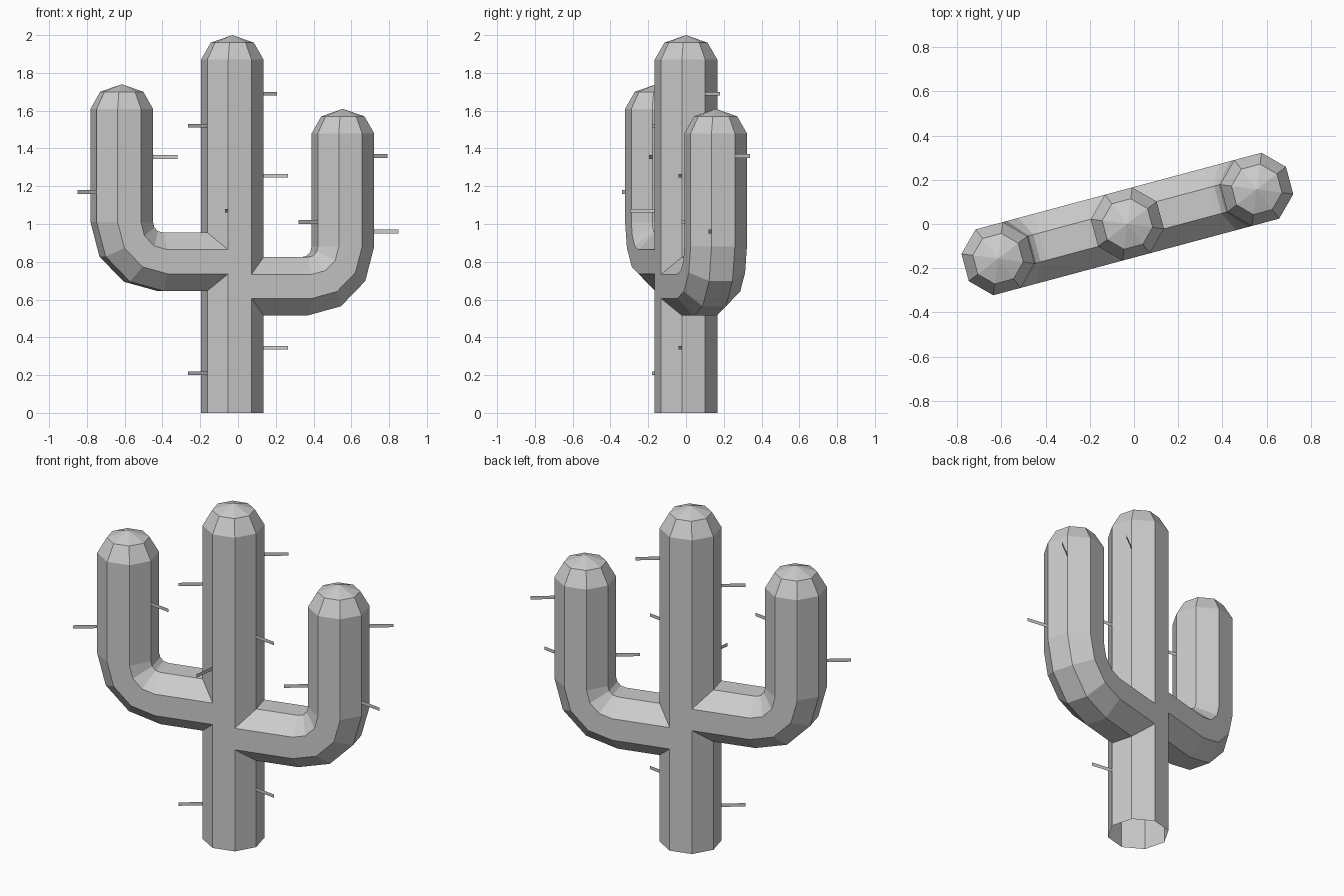
import bpy, bmesh
from math import sin, cos, radians
from mathutils import Matrix, Vector

if "Cube" in bpy.data.objects:
    bpy.data.objects.remove(bpy.data.objects["Cube"])

R = 0.167                                  # octagon circumradius
REACH, BEND = 0.606, 0.21                  # arm distance from trunk, bend radius
LEFT, RIGHT = (-1, 0.80, 1.61), (1, 0.67, 1.48)   # side, branch height, shoulder height
PLACE = Matrix.Translation((-0.03, 0, 0)) @ Matrix.Rotation(radians(15), 4, 'Z')
OCT = [(R * cos(radians(22.5 + 45 * k)), R * sin(radians(22.5 + 45 * k))) for k in range(8)]
APO, HALF = OCT[0]                         # apothem and half side length


def finish(name, bm, recalc=True):
    bmesh.ops.remove_doubles(bm, verts=bm.verts, dist=1e-5)
    if recalc:
        bmesh.ops.recalc_face_normals(bm, faces=bm.faces)
    bm.transform(PLACE)
    me = bpy.data.meshes.new(name)
    bm.to_mesh(me)
    bm.free()
    ob = bpy.data.objects.new(name, me)
    bpy.context.collection.objects.link(ob)


def face(bm, pts):
    bm.faces.new([bm.verts.new(p) for p in pts])


def loft(bm, rings, tip):
    """Skin a list of octagon rings and close the end with a fan."""
    for a, b in zip(rings, rings[1:]):
        for i in range(8):
            j = (i + 1) % 8
            face(bm, (a[i], a[j], b[j], b[i]))
    for i in range(8):
        face(bm, (rings[-1][i], rings[-1][(i + 1) % 8], tip))


def dome(cx, z):
    """Shoulder ring, inset ring and tip of a rounded column top."""
    rings = [[Vector((cx + x * f, y * f, z + dz)) for x, y in OCT]
             for f, dz in ((1, 0), (0.69, 0.09))]
    return rings, Vector((cx, 0, z + 0.13))


# Trunk: open base, with mitred openings where the arms join
bm = bmesh.new()
TOP = 1.87
for k in range(8):
    pair = OCT[k], OCT[(k + 1) % 8]
    (ax, ay), (bx, by) = pair
    if k in (1, 5):
        spans = [((0, 0), (TOP, TOP))]
    else:
        zc = LEFT[1] if k in (2, 3, 4) else RIGHT[1]
        gap = [APO if abs(x) > 0.1 else HALF for x, y in pair]
        spans = [((0, 0), (zc - gap[0], zc - gap[1])),
                 ((zc + gap[0], zc + gap[1]), (TOP, TOP))]
    for (a0, b0), (a1, b1) in spans:
        face(bm, ((ax, ay, a0), (bx, by, b0), (bx, by, b1), (ax, ay, a1)))
loft(bm, *dome(0, TOP))
finish("trunk", bm)


# Arms: mitred start, three-step elbow, upright column and dome
def arm(name, side, zc, ztop):
    bm = bmesh.new()
    rings = [[Vector((HALF if abs(v) > 0.1 else APO, v, zc - u)) for u, v in OCT]]
    for t in (0, 30, 60, 90):
        s, c = sin(radians(t)), cos(radians(t))
        rings.append([Vector((REACH - BEND + (BEND + u) * s, v, zc + BEND - (BEND + u) * c))
                      for u, v in OCT])
    top, tip = dome(REACH, ztop)
    loft(bm, rings + top, tip)
    bm.transform(Matrix.Diagonal((side, 1, 1, 1)))
    finish(name, bm)


arm("left_arm", *LEFT)
arm("right_arm", *RIGHT)


# Spines: thin upright cards radiating from the column corners
def spines(name, cx, items):
    bm = bmesh.new()
    for ang, z in items:
        d = Vector((cos(radians(ang)), sin(radians(ang)), 0))
        p, q = Vector((cx, 0, z)) + d * R, Vector((cx, 0, z)) + d * (R + 0.13)
        h = Vector((0, 0, 0.01))
        face(bm, (p - h, q - h, q + h, p + h))
    finish(name, bm, False)


spines("trunk_spines", 0, [(22.5, 1.69), (202.5, 1.52), (-22.5, 1.255),
                           (247.5, 1.07), (-22.5, 0.345), (202.5, 0.21)])
spines("left_arm_spines", -REACH, [(-22.5, 1.355), (202.5, 1.17)])
spines("right_arm_spines", REACH, [(22.5, 1.36), (202.5, 1.01), (-22.5, 0.96)])
